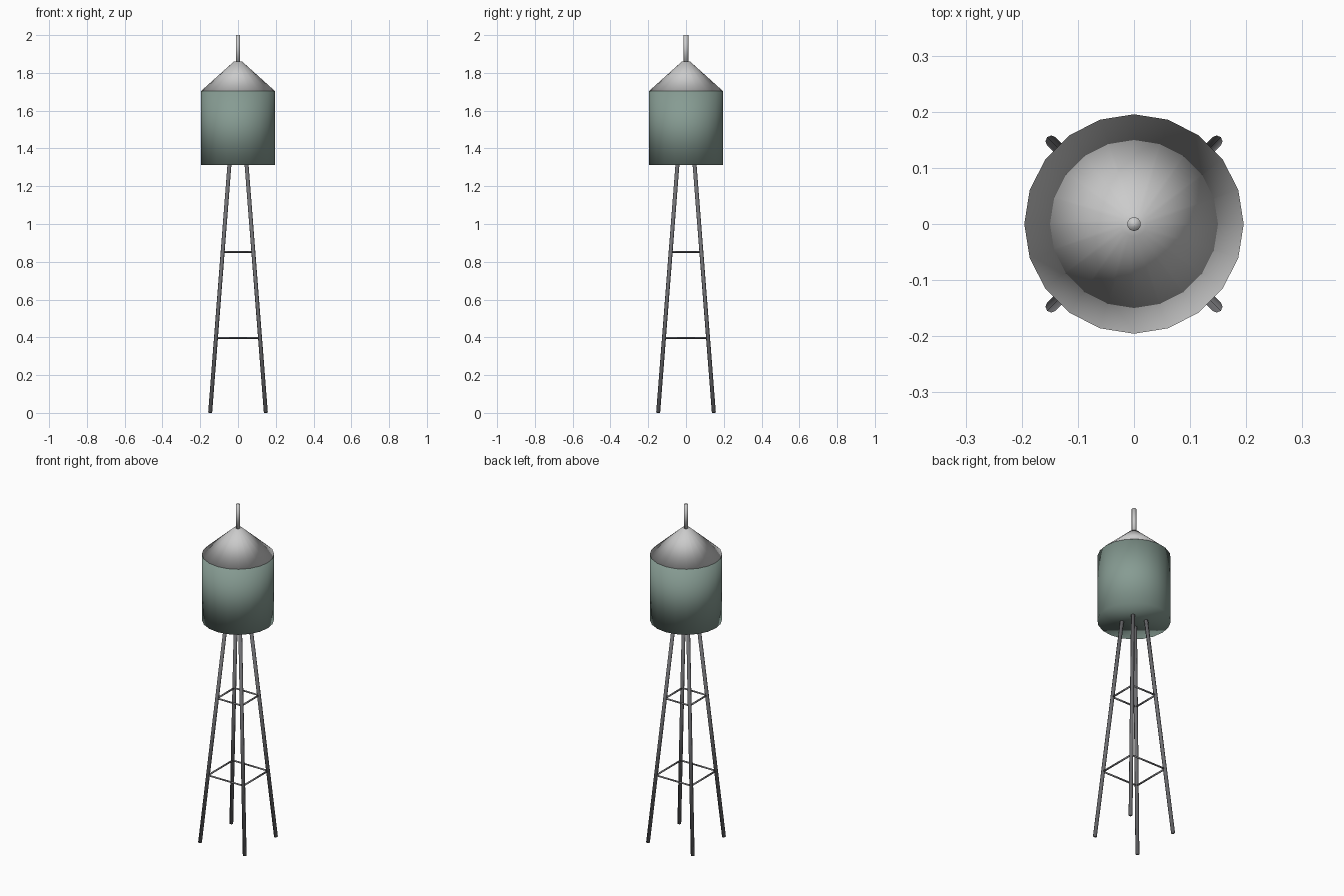
import bpy
from mathutils import Vector

if "Cube" in bpy.data.objects:
    bpy.data.objects.remove(bpy.data.objects["Cube"])


def grey_or_colour(name, rgb):
    m = bpy.data.materials.new(name)
    m.diffuse_color = (*rgb, 1)
    m.use_nodes = True
    m.node_tree.nodes["Principled BSDF"].inputs["Base Color"].default_value = m.diffuse_color
    return m


GREEN = grey_or_colour("green_paint", (0.24, 0.33, 0.29))
STEEL = grey_or_colour("dark_steel", (0.16, 0.16, 0.17))


def rod(name, a, b, r1, r2, sides, mat=None):
    """Smooth, capped round part running from point a to point b."""
    a, b = Vector(a), Vector(b)
    d = b - a
    bpy.ops.mesh.primitive_cone_add(vertices=sides, radius1=r1, radius2=r2,
                                    depth=d.length, location=(a + b) / 2)
    ob = bpy.context.object
    ob.name = name
    ob.rotation_euler = d.to_track_quat('Z', 'Y').to_euler()
    bpy.ops.object.shade_smooth()
    if mat:
        ob.data.materials.append(mat)
    return ob


# Tank, conical roof and top pipe
rod("tank", (0, 0, 1.313), (0, 0, 1.704), 0.1955, 0.1955, 20, GREEN)
rod("roof", (0, 0, 1.704), (0, 0, 1.86), 0.1955, 0.022, 20)
rod("top_pipe", (0, 0, 1.85), (0, 0, 2.0), 0.0125, 0.0125, 10)


def leg_point(corner, z):
    s = 0.1475 - 0.0777 * z
    return (corner[0] * s, corner[1] * s, z)


# Four splayed legs, tied by two rings of braces
corners = [(-1, -1), (1, -1), (1, 1), (-1, 1)]
for i, c in enumerate(corners):
    rod(f"leg_{i + 1}", leg_point(c, 0.001), leg_point(c, 1.32),
        0.0105, 0.0105, 8, STEEL)
    for level, z in (("lower", 0.397), ("upper", 0.852)):
        rod(f"{level}_brace_{i + 1}", leg_point(c, z),
            leg_point(corners[(i + 1) % 4], z), 0.0053, 0.0053, 6, STEEL)
